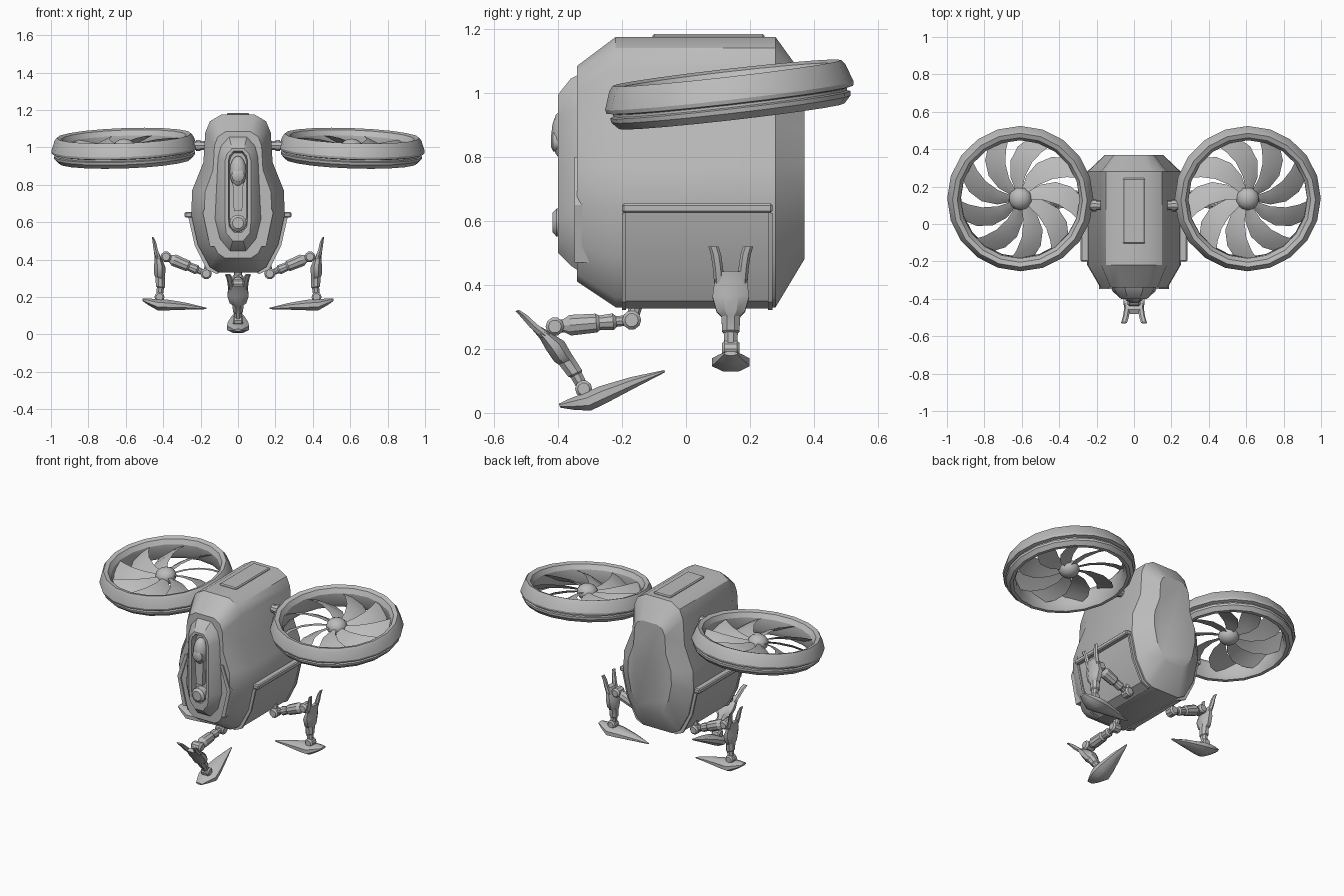
import bpy, bmesh, math
from math import sin, cos, pi, radians
from mathutils import Matrix, Vector

old = bpy.data.objects.get("Cube")
if old:
    bpy.data.objects.remove(old, do_unlink=True)

GREY = (0.5, 0.5, 0.5, 1)
mat = bpy.data.materials.new("plain grey")
mat.use_nodes = True
mat.diffuse_color = GREY
mat.node_tree.nodes["Principled BSDF"].inputs["Base Color"].default_value = GREY


def finish(name, bm, angle=30, matrix=None):
    if matrix:
        bm.transform(matrix)
    bmesh.ops.recalc_face_normals(bm, faces=bm.faces)
    mesh = bpy.data.meshes.new(name)
    bm.to_mesh(mesh)
    bm.free()
    mesh.materials.append(mat)
    ob = bpy.data.objects.new(name, mesh)
    bpy.context.collection.objects.link(ob)
    bpy.ops.object.select_all(action='DESELECT')
    ob.select_set(True)
    bpy.context.view_layer.objects.active = ob
    bpy.ops.object.shade_smooth_by_angle(angle=radians(angle))
    return ob


def loft(name, rings, closed=False, angle=30, matrix=None):
    """Skin equal-length rings of points; cap the ends unless closed."""
    bm = bmesh.new()
    rows = [[bm.verts.new(p) for p in r] for r in rings]
    n = len(rows[0])
    pairs = list(zip(rows, rows[1:])) + ([(rows[-1], rows[0])] if closed else [])
    for a, b in pairs:
        for i in range(n):
            j = (i + 1) % n
            bm.faces.new((a[i], a[j], b[j], b[i]))
    if not closed:
        bm.faces.new(rows[0])
        bm.faces.new(rows[-1])
    return finish(name, bm, angle, matrix)


def box(name, lo, hi, bevel=0.006):
    bm = bmesh.new()
    bmesh.ops.create_cube(bm, size=1)
    size = Vector(hi) - Vector(lo)
    bm.transform(Matrix.Translation((Vector(lo) + Vector(hi)) / 2) @ Matrix.Diagonal((*size, 1)))
    bmesh.ops.bevel(bm, geom=bm.edges[:], offset=bevel, segments=1, affect='EDGES')
    return finish(name, bm)


def prism(name, outline, y0, y1, s=1):
    return loft(name, [[(s * x, y, z) for x, z in outline] for y in (y0, y1)])


def tube(name, stations, n=10, matrix=None):
    """Round sections (point, radius) strung along a path."""
    pts = [Vector(p) for p, r in stations]
    q = (pts[-1] - pts[0]).to_track_quat('Z', 'Y')
    rings = [[p + q @ Vector((r * cos(2 * pi * i / n), r * sin(2 * pi * i / n), 0)) for i in range(n)]
             for p, (_, r) in zip(pts, stations)]
    return loft(name, rings, matrix=matrix)


def ball(name, loc, scale, matrix=None):
    bm = bmesh.new()
    bmesh.ops.create_uvsphere(bm, u_segments=14, v_segments=8, radius=1)
    bm.transform(Matrix.Translation(loc) @ Matrix.Diagonal((*scale, 1)))
    return finish(name, bm, 40, matrix)


# Hull: one cross-section, tapered at nose and tail
half = [(.09, 1.175), (.15, 1.14), (.175, 1.08), (.185, .92), (.245, .77),
        (.25, .64), (.215, .48), (.15, .36), (.10, .33)]
section = half + [(-x, z) for x, z in reversed(half)]


def hull_ring(y, sx, z0, z1):
    return [(x * sx, y, z0 + (z - .33) / .845 * (z1 - z0)) for x, z in section]


loft("hull", [hull_ring(-.34, .72, .41, 1.085), hull_ring(-.22, 1, .33, 1.175),
              hull_ring(.28, 1, .33, 1.175), hull_ring(.37, .62, .48, 1.05)], angle=35)
box("roof_plate", (-.06, -.105, 1.16), (.06, .245, 1.185))


# Face frame with a recessed slot
def slot_ring(y, w, z0, z1, chin=1):
    pts = [(.45, z1), (.85, z1 - w * .45), (1, z1 - w), (chin, z0 + w * 1.6), (.9, z0 + w * .6), (.4, z0)]
    pts = [(x * w, z) for x, z in pts]
    return [(x, y, z) for x, z in pts + [(-x, z) for x, z in reversed(pts)]]


loft("face_frame", [slot_ring(-.33, .11, .44, 1.06, 1.15), slot_ring(-.36, .10, .46, 1.045, 1.15),
                    slot_ring(-.40, .07, .50, .995), slot_ring(-.40, .052, .545, .98),
                    slot_ring(-.365, .045, .56, .97)])
ball("upper_eye_hood", (0, -.375, .87), (.046, .046, .085))
tube("upper_eye", [((0, -.36, .85), .038), ((0, -.415, .85), .034), ((0, -.422, .85), .02)], 14)
prism("face_spine", [(.03, .84), (.022, .66), (-.022, .66), (-.03, .84)], -.395, -.35)
tube("lower_eye", [((0, -.35, .595), .045), ((0, -.405, .595), .045), ((0, -.418, .595), .03)], 14)

# Cheek guards, side rails, flaps and rotor axles
cheek = [(.115, .80), (.135, .80), (.188, .65), (.15, .47), (.125, .47), (.165, .64)]
flap = [(.235, .625), (.265, .625), (.231, .475), (.166, .346), (.11, .322), (.10, .345), (.14, .38)]
for s, side in ((1, "left"), (-1, "right")):
    prism(side + "_cheek_guard", cheek, -.348, -.30, s)
    prism(side + "_flap", [(x - .006, z + .004) for x, z in flap], -.19, .26, s)
    for y in (-.2, .257):
        prism(side + "_flap_edge", flap, y, y + .013, s)
    box(side + "_rail", (min(s * .235, s * .285), -.2, .625), (max(s * .235, s * .285), .27, .655))
    tube(side + "_axle", [((s * .15, .10, 1.01), .026), ((s * .27, .10, 1.01), .026)])
    tube(side + "_axle_collar", [((s * .2, .10, 1.01), .032), ((s * .225, .10, 1.01), .032)])

# Ducted rotors
SEG = 20
duct = [(.335, .058), (.36, .066), (.372, .05), (.391, -.005), (.388, -.018), (.368, -.022), (.368, -.03),
        (.378, -.034), (.376, -.048), (.355, -.07), (.335, -.07), (.318, -.04), (.318, .03)]


def rotor(s, side):
    m = (Matrix.Translation((s * .608, .135, .997)) @ Matrix.Rotation(radians(6.5), 4, 'X')
         @ Matrix.Rotation(radians(2 * s), 4, 'Y') @ Matrix.Diagonal((s, 1, 1, 1)))
    loft(side + "_duct", [[(r * cos(2 * pi * k / SEG), r * sin(2 * pi * k / SEG), z) for r, z in duct]
                          for k in range(SEG)], closed=True, matrix=m)
    ball(side + "_rotor_hub", (0, 0, 0), (.062, .062, .05), m)
    # swept, pitched blades: radius, sweep angle, chord
    for k in range(9):
        rings = []
        for r, sweep, chord in ((.04, 0, .035), (.12, .06, .09), (.2, .2, .13), (.27, .36, .145), (.322, .5, .13)):
            a = 2 * pi * k / 9 + sweep
            out, tan = Vector((cos(a), sin(a), 0)), Vector((-sin(a), cos(a), 0))
            along = tan * cos(.45) + Vector((0, 0, 1)) * sin(.45)
            mid = out * r
            rings.append([mid - along * chord / 2, mid + Vector((0, 0, .008)),
                          mid + along * chord / 2, mid + Vector((0, 0, .003))])
        loft(side + "_rotor_blade", rings, matrix=m)


rotor(1, "left")
rotor(-1, "right")


# Legs, laid out in a plane: u outward, v sideways, w up
def oval(centre, e1, e2, h1, h2, n=8):
    return [centre + e1 * h1 * cos(2 * pi * (i + .5) / n) + e2 * h2 * sin(2 * pi * (i + .5) / n) for i in range(n)]


def leg(name, m, hip, knee, ankle, foot_dir):
    P = lambda p: Vector((p[0], 0, p[1]))
    V = Vector((0, 1, 0))
    hip, knee, ankle = P(hip), P(knee), P(ankle)
    for part, c, r, w in (("hip", hip, .03, .03), ("knee", knee, .029, .035), ("ankle", ankle, .027, .028)):
        tube(f"{name}_{part}_joint", [(c - V * w, r * .7), (c - V * w * .7, r), (c + V * w * .7, r), (c + V * w, r * .7)],
             matrix=m)
    tube(name + "_hip_mount", [(hip, .02), (hip + Vector((-.015, 0, .05)), .022)], matrix=m)
    # thigh
    prof = ((0, .016), (.2, .018), (.24, .027), (.42, .024), (.46, .031), (.8, .034), (.88, .022), (1, .018))
    tube(name + "_thigh", [(hip.lerp(knee, t), r) for t, r in prof], matrix=m)
    # shin, wide calf and two prongs
    a = (knee - ankle).normalized()
    b = Vector((a.z, 0, -a.x))
    at = lambda i, j: ankle + a * i + b * j
    shin = ((0, 0, .018, .02), (.05, .003, .021, .024), (.055, .004, .026, .029), (.1, .012, .028, .032),
            (.115, .018, .032, .048), (.16, .024, .034, .062), (.2, .038, .022, .056), (.235, .055, .014, .05))
    loft(name + "_shin", [oval(at(i, j), b, V, h, w) for i, j, h, w in shin], matrix=m)
    for s in (1, -1):
        prong = ((.2, .038, .016, .036), (.245, .06, .014, .04), (.285, .074, .011, .046), (.31, .086, .006, .054))
        loft(name + "_prong", [oval(at(i, j) + V * s * y, b, V, h, .016, 6) for i, j, h, y in prong], matrix=m)
    # pointed foot
    d = P(foot_dir).normalized()
    n = Vector((-d.z, 0, d.x))
    if n.z < 0:
        n = -n
    foot = ((-.088, -.027, .022, .007), (-.05, -.034, .042, .02), (0, -.042, .064, .032),
            (.05, -.036, .058, .031), (.15, -.028, .034, .02), (.258, -.024, .004, .004))
    loft(name + "_foot", [oval(ankle + d * i + n * j, V, n, w, h) for i, j, w, h in foot], angle=45, matrix=m)


front = Matrix(((0, 1, 0, 0), (-1, 0, 0, 0), (0, 0, 1, 0), (0, 0, 0, 1)))
leg("front", front, (.17, .29), (.41, .27), (.32, .075), (-.33, .105))
for s, side in ((1, "left"), (-1, "right")):
    leg(side, Matrix.Translation((0, .14, 0)) @ Matrix.Diagonal((s, 1, 1, 1)),
        (.17, .325), (.385, .415), (.42, .2), (-.34, -.05))
